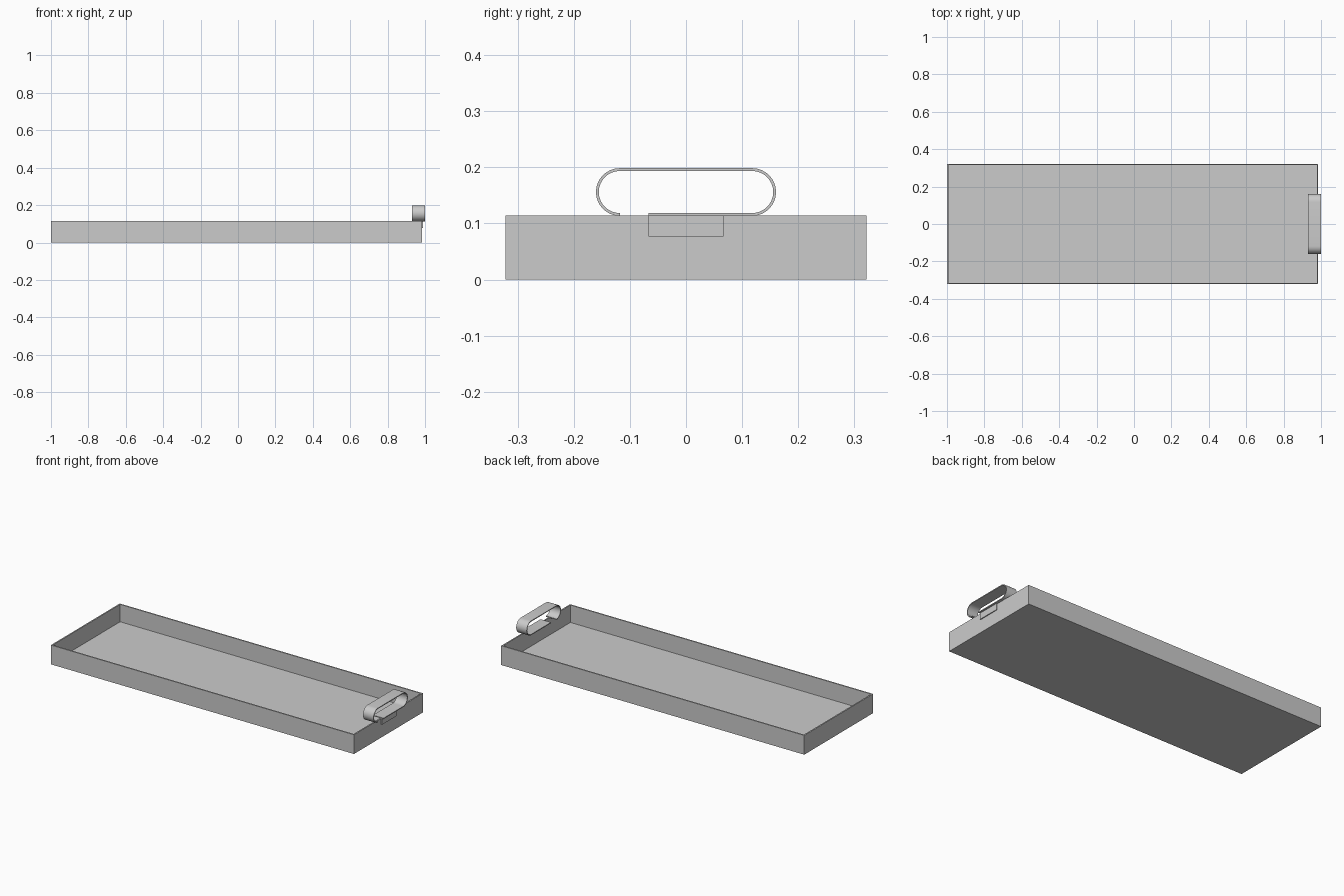
import bpy, bmesh, math
from mathutils import Vector

cube = bpy.data.objects.get("Cube")
if cube:
    bpy.data.objects.remove(cube, do_unlink=True)

grey = bpy.data.materials.new("plain_grey")
grey.use_nodes = True
colour = (0.6, 0.6, 0.6, 1)
grey.diffuse_color = colour
grey.node_tree.nodes["Principled BSDF"].inputs["Base Color"].default_value = colour


def finish(name, bm):
    bmesh.ops.recalc_face_normals(bm, faces=bm.faces)
    mesh = bpy.data.meshes.new(name)
    bm.to_mesh(mesh)
    bm.free()
    mesh.materials.append(grey)
    obj = bpy.data.objects.new(name, mesh)
    bpy.context.collection.objects.link(obj)
    return obj


def add_box(bm, low, high):
    low, high = Vector(low), Vector(high)
    verts = bmesh.ops.create_cube(bm, size=1)["verts"]
    for v in verts:
        v.co = v.co * (high - low) + (low + high) / 2
    return verts


def extrude_profile(name, points, x0, x1):
    """Extrude a closed y-z outline along x."""
    bm = bmesh.new()
    face = bm.faces.new([bm.verts.new((x0, y, z)) for y, z in points])
    out = bmesh.ops.extrude_face_region(bm, geom=[face])["geom"]
    bmesh.ops.translate(bm, vec=(x1 - x0, 0, 0),
                        verts=[g for g in out if isinstance(g, bmesh.types.BMVert)])
    return finish(name, bm)


# Open tray: inset the top of a box and push it down to the floor
x_end, height, wall = 0.985, 0.114, 0.011
bm = bmesh.new()
add_box(bm, (-1, -0.322, 0), (x_end, 0.322, height))
bm.normal_update()
top = max(bm.faces, key=lambda f: f.calc_center_median().z)
bmesh.ops.inset_region(bm, faces=[top], thickness=wall)
floor = bmesh.ops.extrude_face_region(bm, geom=[top])["geom"]
bmesh.ops.translate(bm, vec=(0, 0, wall - height),
                    verts=[g for g in floor if isinstance(g, bmesh.types.BMVert)])
bmesh.ops.delete(bm, geom=[top], context="FACES")
finish("tray", bm)

# Handle: thin strap bent into a stadium loop, open beside the bracket
sheet, radius, half, mid = 0.005, 0.0425, 0.118, 0.156
tab_half = 0.067


def strap_side(r):
    """One face of the strap, from its free end round to the bracket."""
    pts = []
    for side in (-1, 1):
        for i in range(17):
            a = math.radians(-90 - 180 * (i / 16) + (180 if side > 0 else 0))
            pts.append((side * half + r * math.cos(a), mid + r * math.sin(a)))
    return pts + [(-tab_half, mid - r)]


outer, inner = strap_side(radius), strap_side(radius - sheet)
handle = extrude_profile("handle_loop", outer + inner[::-1], 0.931, 1.0)
bpy.ops.object.select_all(action="DESELECT")
handle.select_set(True)
bpy.context.view_layer.objects.active = handle
bpy.ops.object.shade_smooth_by_angle(angle=math.radians(30))

# Bracket tab folded down over the end wall
bm = bmesh.new()
add_box(bm, (x_end, -tab_half, 0.077), (x_end + sheet, tab_half, 0.1185))
finish("handle_bracket", bm)
